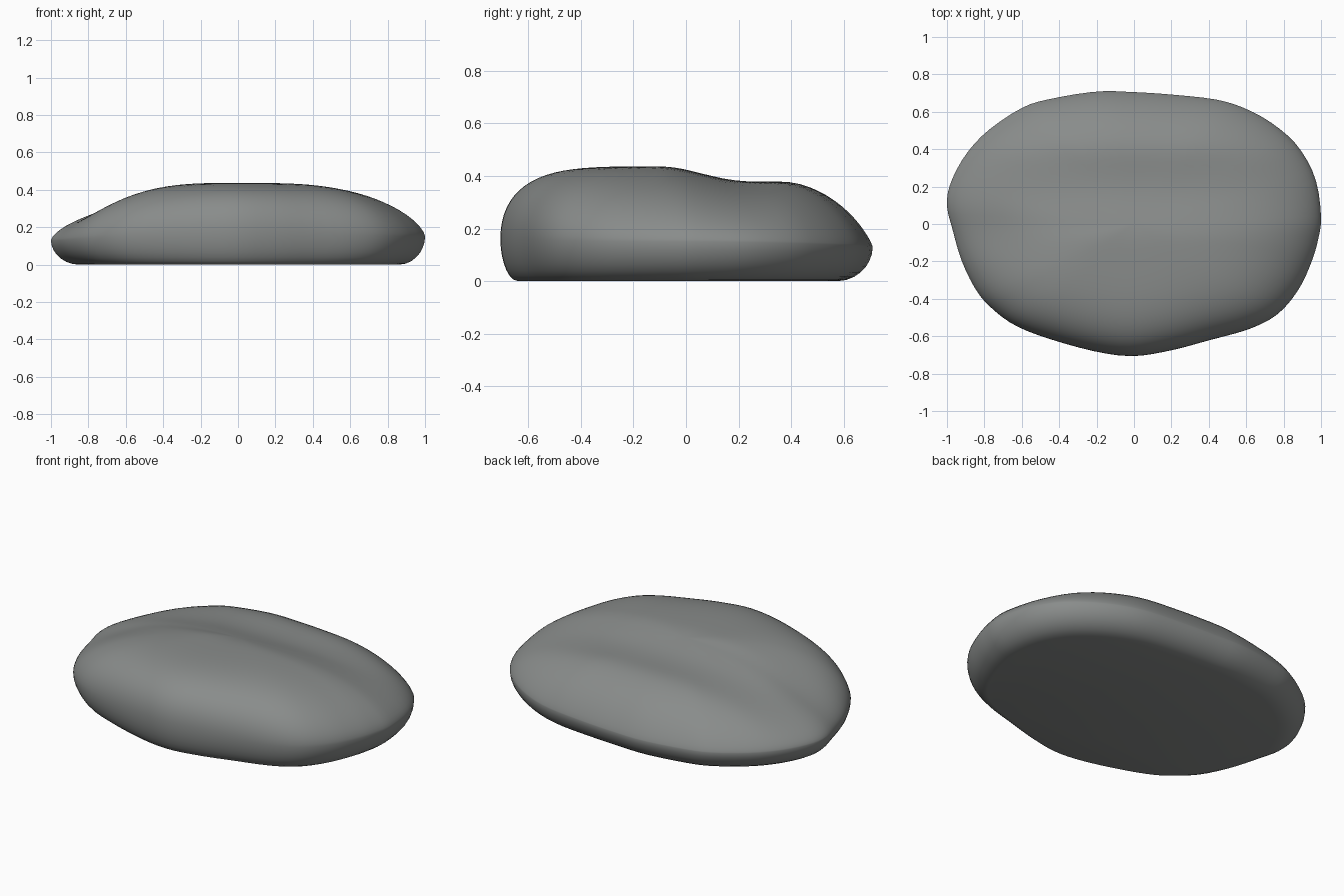
import bpy, bmesh, math
from mathutils import Vector

if "Cube" in bpy.data.objects:
    bpy.data.objects.remove(bpy.data.objects["Cube"])

SEG = 96

# plan outline of the stone, counterclockwise
OUTLINE = [(1, .04), (.97, .24), (.88, .41), (.75, .53), (.6, .615), (.44, .665), (.2, .692),
           (0, .705), (-.2, .708), (-.45, .668), (-.6, .62), (-.78, .5), (-.9, .37), (-.98, .22),
           (-1, .1), (-.97, -.03), (-.92, -.2), (-.84, -.36), (-.75, -.46), (-.63, -.545),
           (-.45, -.615), (-.2, -.683), (0, -.706), (.2, -.675), (.4, -.622), (.62, -.56),
           (.77, -.48), (.88, -.35), (.95, -.2), (.985, -.08)]


def outline_point(t):
    """Smooth closed Catmull-Rom curve through the outline."""
    n = len(OUTLINE)
    f = t * n
    i, u = int(f), f - int(f)
    a, b, c, d = (Vector(OUTLINE[(i + k) % n]) for k in (-1, 0, 1, 2))
    return 0.5 * (2 * b + (c - a) * u + (2 * a - 5 * b + 4 * c - d) * u * u
                  + (3 * b - a - 3 * c + d) * u ** 3)


def smooth(a, b, v):
    t = min(1, max(0, (v - a) / (b - a)))
    return t * t * (3 - 2 * t)


def by_side(p, right, back, left, front):
    """Blend a value between the four sides of the stone."""
    x, y = p.x, p.y / 0.705
    wx, wy = x * x, y * y
    return ((right if x > 0 else left) * wx + (back if y > 0 else front) * wy) / (wx + wy)


def bump(x, y, cx, cy, rx, ry):
    return math.exp(-((x - cx) / rx) ** 2 - ((y - cy) / ry) ** 2)


def top_height(x, y):
    """Crown height: ridge along the front, shallow trough, low rear shoulder."""
    return (.437 - .055 * smooth(-.1, .22, y) + .022 * smooth(.25, .45, y)
            - .035 * bump(x, y, -.8, -.05, .2, .16))


bm = bmesh.new()
plan = [outline_point(i / SEG) for i in range(SEG)]
rings = []

# underside edge curving out to the widest line
for k in range(7):
    a = k / 7 * math.pi / 2
    ring = []
    for p in plan:
        ze = by_side(p, .15, .13, .13, .16)
        base = by_side(p, .86, .81, .85, .905)
        s = base + (1 - base) * math.sin(a) ** 0.9
        ring.append(bm.verts.new((p.x * s, p.y * s, ze * (1 - math.cos(a)) ** 0.9)))
    rings.append(ring)

# widest line up over the crown
for k in range(24):
    s = math.cos(k / 24 * math.pi / 2)
    ring = []
    for p in plan:
        ze = by_side(p, .15, .13, .13, .16)
        power = by_side(p, 3, 4, 2, 5)
        expo = by_side(p, .65, .85, .65, .45)
        x, y = p.x * s, p.y * s
        z = ze + (top_height(x, y) - ze) * max(0, 1 - s ** power) ** expo
        ring.append(bm.verts.new((x, y, z)))
    rings.append(ring)

for lo, hi in zip(rings, rings[1:]):
    for i in range(SEG):
        j = (i + 1) % SEG
        bm.faces.new((lo[i], lo[j], hi[j], hi[i]))
bm.faces.new(rings[0][::-1])
tip = bm.verts.new((0, 0, top_height(0, 0)))
for i in range(SEG):
    bm.faces.new((rings[-1][i], rings[-1][(i + 1) % SEG], tip))

# soften the surface slightly above the base
body = [v for r in rings[2:] for v in r] + [tip]
for _ in range(2):
    bmesh.ops.smooth_vert(bm, verts=[v for r in rings[9:] for v in r] + [tip], factor=.5,
                          use_axis_z=True)
bmesh.ops.recalc_face_normals(bm, faces=bm.faces)

mesh = bpy.data.meshes.new("stone")
bm.to_mesh(mesh)
bm.free()
stone = bpy.data.objects.new("stone", mesh)
bpy.context.collection.objects.link(stone)

mat = bpy.data.materials.new("stone grey")
mat.diffuse_color = (.25, .262, .257, 1)
mat.use_nodes = True
mat.node_tree.nodes["Principled BSDF"].inputs["Base Color"].default_value = mat.diffuse_color
mesh.materials.append(mat)

bpy.context.view_layer.objects.active = stone
stone.select_set(True)
bpy.ops.object.shade_smooth_by_angle(angle=math.radians(35))
